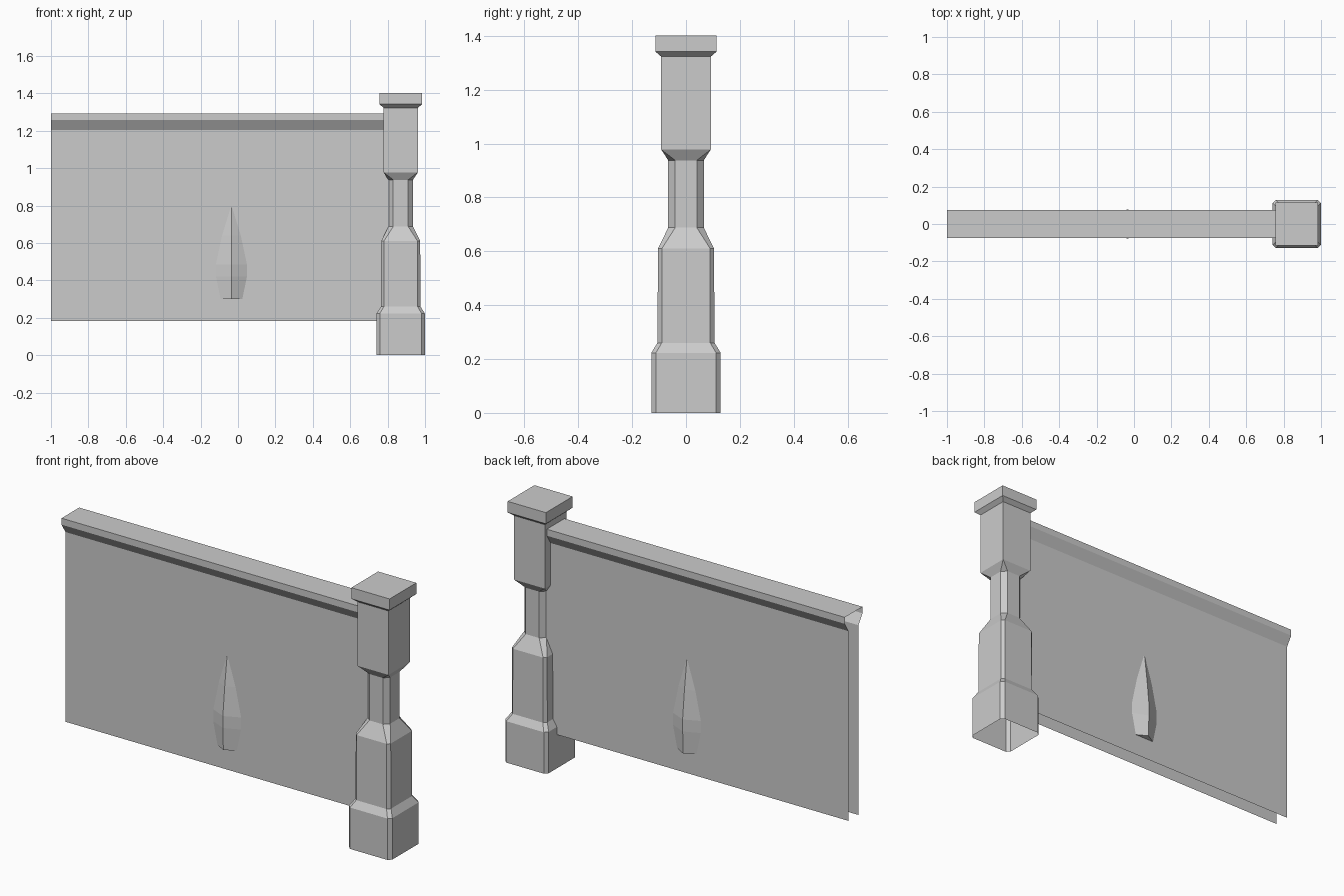
import bpy, bmesh

cube = bpy.data.objects.get("Cube")
if cube:
    bpy.data.objects.remove(cube)

# One stone colour for everything
stone = bpy.data.materials.new("grey_stone")
stone.use_nodes = True
stone.diffuse_color = (0.6, 0.6, 0.6, 1)
stone.node_tree.nodes["Principled BSDF"].inputs["Base Color"].default_value = (0.6, 0.6, 0.6, 1)


def loft(name, rows, closed=False, cap_first=False, cap_last=False):
    """Skin flat faces between rows of points, listed bottom to top."""
    bm = bmesh.new()
    grid = [[bm.verts.new(p) for p in row] for row in rows]
    n = len(rows[0])
    for low, high in zip(grid, grid[1:]):
        for i in range(n if closed else n - 1):
            j = (i + 1) % n
            bm.faces.new((low[i], low[j], high[j], high[i]))
    if cap_first:
        bm.faces.new(grid[0][::-1])
    if cap_last:
        bm.faces.new(grid[-1])
    bmesh.ops.remove_doubles(bm, verts=bm.verts, dist=0.0005)
    mesh = bpy.data.meshes.new(name)
    bm.to_mesh(mesh)
    bm.free()
    mesh.materials.append(stone)
    obj = bpy.data.objects.new(name, mesh)
    bpy.context.collection.objects.link(obj)
    return obj


def square_ring(cx, z, half, flat):
    """Square ring with cut corners; flat equal to half gives sharp corners."""
    corners = [(half, -flat), (half, flat), (flat, half), (-flat, half),
               (-half, flat), (-half, -flat), (-flat, -half), (flat, -half)]
    return [(cx + x, y, z) for x, y in corners]


# Post: height, half width, half width of the flat side
post_profile = [
    (0.0, 0.129, 0.112), (0.223, 0.129, 0.112),    # base
    (0.26, 0.106, 0.09), (0.61, 0.104, 0.09),      # lower shaft
    (0.688, 0.066, 0.04), (0.938, 0.066, 0.04),    # neck
    (0.978, 0.092, 0.092), (1.323, 0.092, 0.092),  # upper block
    (1.342, 0.114, 0.114), (1.402, 0.114, 0.114),  # cap
]
loft("post", [square_ring(0.87, *p) for p in post_profile], closed=True, cap_last=True)

# Wall: two sheets joined by a flared top rail, open at the end and below
side = [(0.042, 0.182), (0.042, 1.205), (0.075, 1.257), (0.075, 1.292)]
section = [(-y, z) for y, z in side] + side[::-1]
loft("wall_panel", [[(x, y, z) for x in (-1.0, 0.85)] for y, z in section])

# Ridged spike ornament on each face: height, half width, ridge depth
spike_profile = [(0.30, 0.058, 0.033), (0.42, 0.083, 0.036), (0.485, 0.083, 0.037),
                 (0.64, 0.05, 0.021), (0.79, 0.004, 0.002)]
for label, s in (("front", 1), ("back", -1)):
    rows = [[(-0.035 - s * w, -s * 0.042, z), (-0.035, -s * (0.042 + d), z),
             (-0.035 + s * w, -s * 0.042, z)] for z, w, d in spike_profile]
    loft(label + "_spike_ornament", rows, cap_first=True, cap_last=True)
